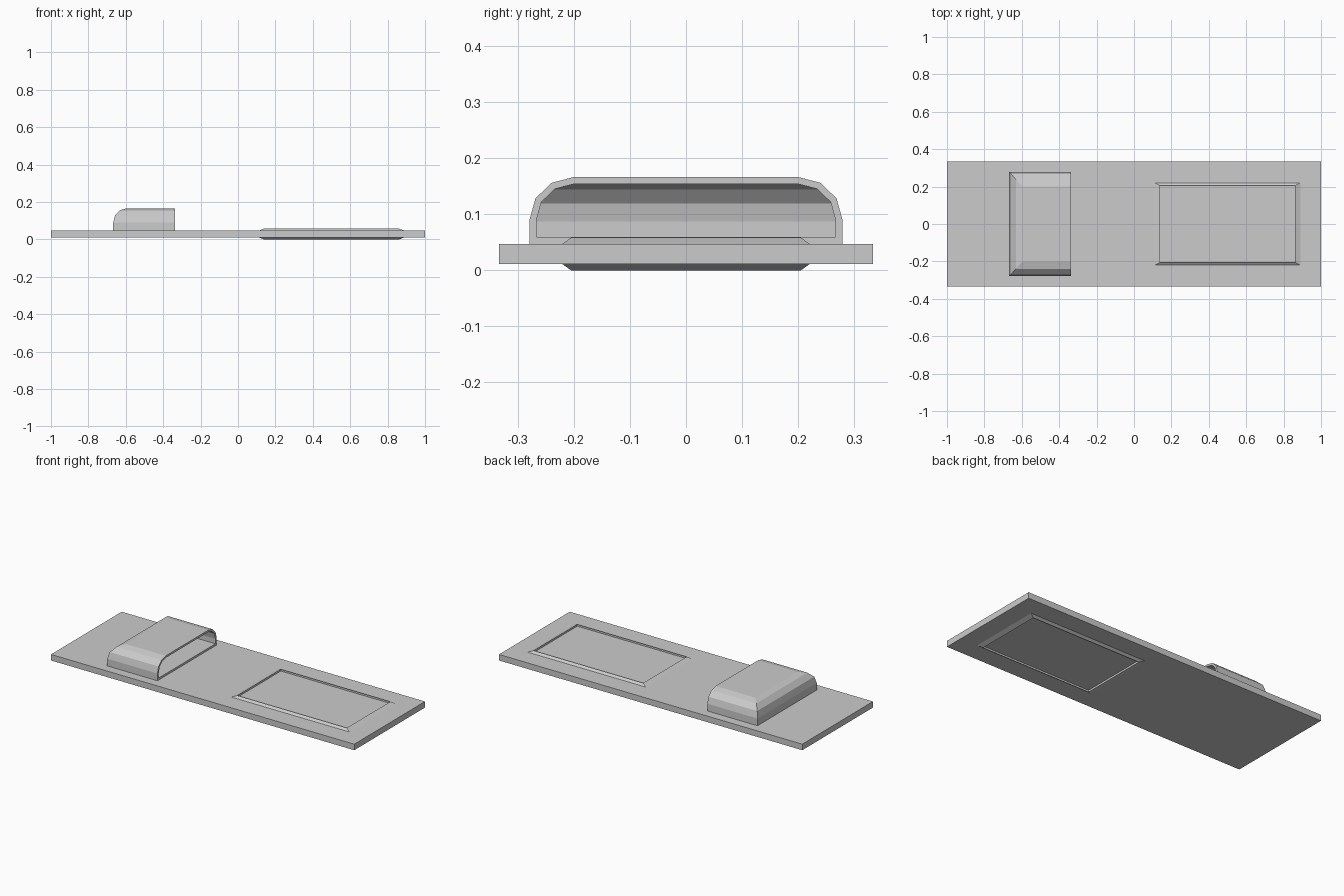
import bpy, bmesh, math

if "Cube" in bpy.data.objects:
    bpy.data.objects.remove(bpy.data.objects["Cube"])

PLATE_BOTTOM, PLATE_TOP = 0.011, 0.047


def make_object(name, bm):
    bmesh.ops.recalc_face_normals(bm, faces=bm.faces)
    mesh = bpy.data.meshes.new(name)
    bm.to_mesh(mesh)
    bm.free()
    obj = bpy.data.objects.new(name, mesh)
    bpy.context.collection.objects.link(obj)
    return obj


def rectangle(bm, x0, x1, y, z):
    return [bm.verts.new(p) for p in
            ((x0, -y, z), (x1, -y, z), (x1, y, z), (x0, y, z))]


def bridge(bm, a, b, sides=(0, 1, 2, 3)):
    for i in sides:
        j = (i + 1) % 4
        bm.faces.new((a[i], a[j], b[j], b[i]))


# Flat base plate
bm = bmesh.new()
low = rectangle(bm, -1, 1, 0.333, PLATE_BOTTOM)
high = rectangle(bm, -1, 1, 0.333, PLATE_TOP)
bridge(bm, low, high)
bm.faces.new(low)
bm.faces.new(high)
make_object("base_plate", bm)


# Window frames: outward slope with a vertical inner wall, on both faces
def window_frame(name, surface, peak):
    bm = bmesh.new()
    outer = rectangle(bm, 0.111, 0.889, 0.2205, surface)
    rim = rectangle(bm, 0.139, 0.861, 0.205, peak)
    inner = rectangle(bm, 0.139, 0.861, 0.205, surface)
    bridge(bm, outer, rim)
    bridge(bm, rim, inner)
    bridge(bm, inner, outer)
    return make_object(name, bm)


window_frame("window_frame_top", PLATE_TOP, 0.058)
window_frame("window_frame_bottom", PLATE_BOTTOM, 0.0)

# Hood: stacked rectangles with rounded shoulders, open towards +x
bm = bmesh.new()
rings = [rectangle(bm, -0.667, -0.336, 0.279, PLATE_TOP)]
for step in range(4):
    a = math.radians(30 * step)
    inset = 1 - math.cos(a)
    rings.append(rectangle(bm, -0.667 + 0.07 * inset, -0.336,
                           0.279 - 0.078 * inset, 0.09 + 0.076 * math.sin(a)))
for a, b in zip(rings, rings[1:]):
    bridge(bm, a, b, sides=(0, 2, 3))
bm.faces.new(rings[0])
bm.faces.new(rings[-1])
hood = make_object("hood", bm)
# Make sure the shell's top faces outwards before thickening inwards
top = max(hood.data.polygons, key=lambda p: p.center.z)
if top.normal.z < 0:
    hood.data.flip_normals()
shell = hood.modifiers.new("shell", 'SOLIDIFY')
shell.thickness = 0.012
shell.offset = -1
shell.use_even_offset = True
